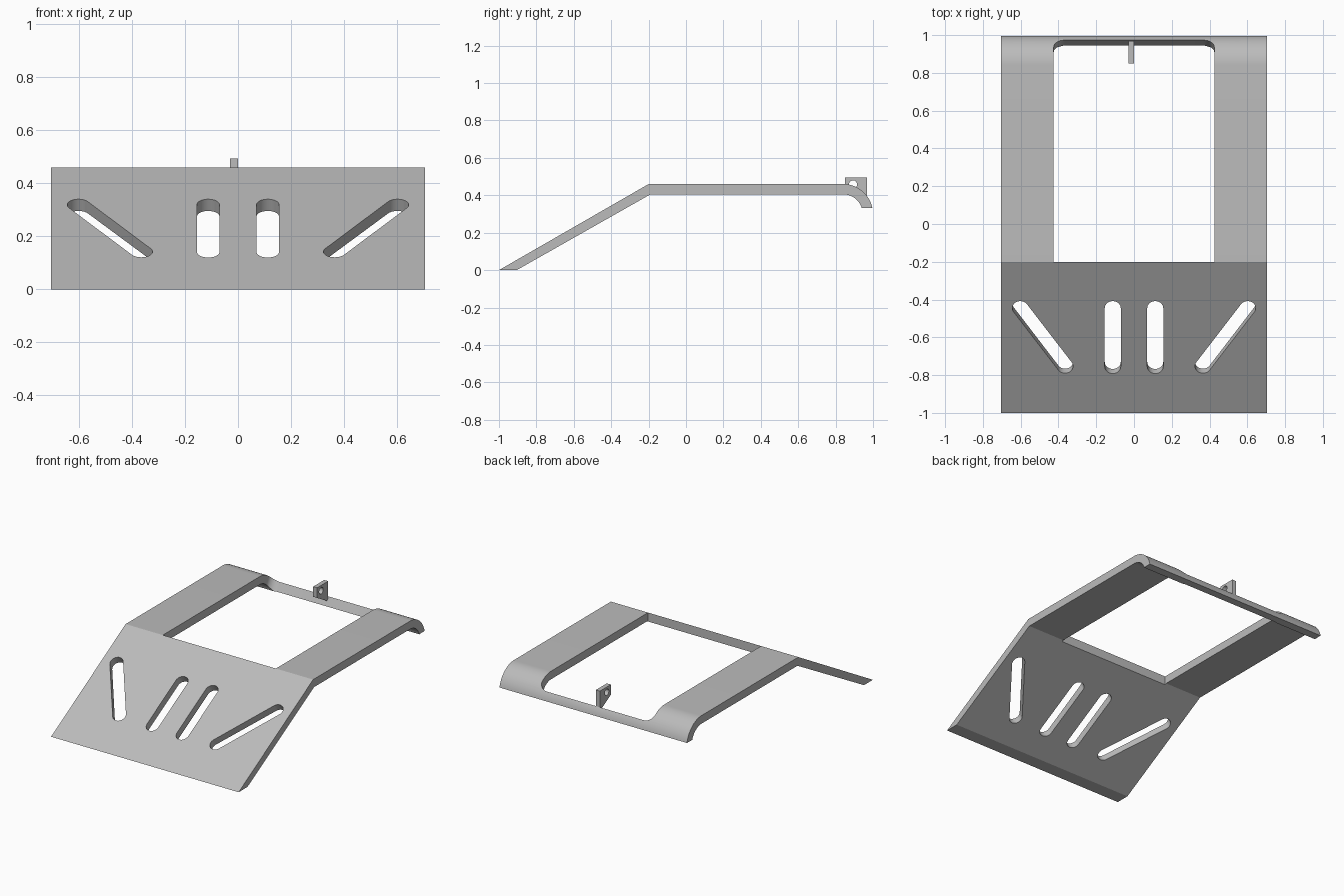
import bpy
import bmesh
from math import sin, cos, pi, atan2, radians
from mathutils import Vector, Matrix

cube = bpy.data.objects.get("Cube")
if cube:
    bpy.data.objects.remove(cube, do_unlink=True)

grey = bpy.data.materials.new("plain grey")
grey.use_nodes = True
grey.diffuse_color = (0.5, 0.5, 0.5, 1)
grey.node_tree.nodes["Principled BSDF"].inputs["Base Color"].default_value = (0.5, 0.5, 0.5, 1)


def loft(name, ring_a, ring_b):
    """Closed solid between two matching outlines."""
    bm = bmesh.new()
    a = [bm.verts.new(p) for p in ring_a]
    b = [bm.verts.new(p) for p in ring_b]
    bm.faces.new(a)
    bm.faces.new(b[::-1])
    for i in range(len(a)):
        j = (i + 1) % len(a)
        bm.faces.new((a[j], a[i], b[i], b[j]))
    bmesh.ops.recalc_face_normals(bm, faces=bm.faces)
    mesh = bpy.data.meshes.new(name)
    bm.to_mesh(mesh)
    bm.free()
    mesh.materials.append(grey)
    obj = bpy.data.objects.new(name, mesh)
    bpy.context.collection.objects.link(obj)
    return obj


def extrude_x(name, profile, x0, x1):
    return loft(name, [(x0, y, z) for y, z in profile], [(x1, y, z) for y, z in profile])


def arc(cx, cy, r, start, end, steps=16):
    angles = [radians(start + (end - start) * i / steps) for i in range(steps + 1)]
    return [(cx + r * cos(t), cy + r * sin(t)) for t in angles]


def cut(target, cutter):
    cutter.hide_render = True
    mod = target.modifiers.new("cut", 'BOOLEAN')
    mod.operation = 'DIFFERENCE'
    mod.solver = 'EXACT'
    mod.object = cutter
    bpy.context.view_layer.objects.active = target
    bpy.ops.object.modifier_apply(modifier=mod.name)
    bpy.data.objects.remove(cutter, do_unlink=True)


def smooth(obj):
    bpy.ops.object.select_all(action='DESELECT')
    obj.select_set(True)
    bpy.context.view_layer.objects.active = obj
    bpy.ops.object.shade_smooth_by_angle(angle=radians(25))


# Bent plate: sloped front, flat deck, rounded rear lip
TOP, UNDER = 0.46, 0.405
profile = [(-1, 0), (-0.2, TOP)]
profile += arc(0.84, 0.3, 0.16, 90, 12)
profile += arc(0.84, 0.3, 0.105, 18, 90)
profile += [(-0.19, UNDER), (-0.905, 0)]
plate = extrude_x("bent_plate", profile, -0.705, 0.705)

# Deck window with rounded rear corners and a leaning rear wall
R, HALF = 0.06, 0.425


def window_ring(z):
    back = 0.945 + (z - 0.333) * 0.52
    pts = [(-HALF, -0.2), (HALF, -0.2)]
    pts += arc(HALF - R, back - R, R, 0, 90, 10) + arc(R - HALF, back - R, R, 90, 180, 10)
    return [(x, y, z) for x, y in pts]


cut(plate, loft("window_cutter", window_ring(0.2), window_ring(0.6)))

# Slots through the sloped front, drawn in the plane of the slope
slope = Matrix.Translation((0, -1, 0)) @ Matrix.Rotation(atan2(TOP, 0.8), 4, 'X')


def slot(low, high, r=0.0425):
    deg = atan2(high[1] - low[1], high[0] - low[0]) * 180 / pi
    pts = arc(*high, r, deg - 90, deg + 90) + arc(*low, r, deg + 90, deg + 270)
    rings = [[slope @ Vector((x, y, h)) for x, y in pts] for h in (-0.2, 0.1)]
    cut(plate, loft("slot_cutter", *rings))


for side in (-1, 1):
    slot((side * 0.1125, 0.283), (side * 0.1125, 0.64))
    slot((side * 0.365, 0.285), (side * 0.602, 0.64))
smooth(plate)

# Small latch tab with a pin hole on the rear bar
tab = extrude_x("latch_tab", [(0.85, 0.494), (0.968, 0.494), (0.968, 0.38),
                              (0.955, 0.365), (0.85, 0.425)], -0.03, 0)
cut(tab, extrude_x("pin_hole_cutter", arc(0.893, 0.458, 0.022, 0, 345, 23), -0.1, 0.1))
smooth(tab)
